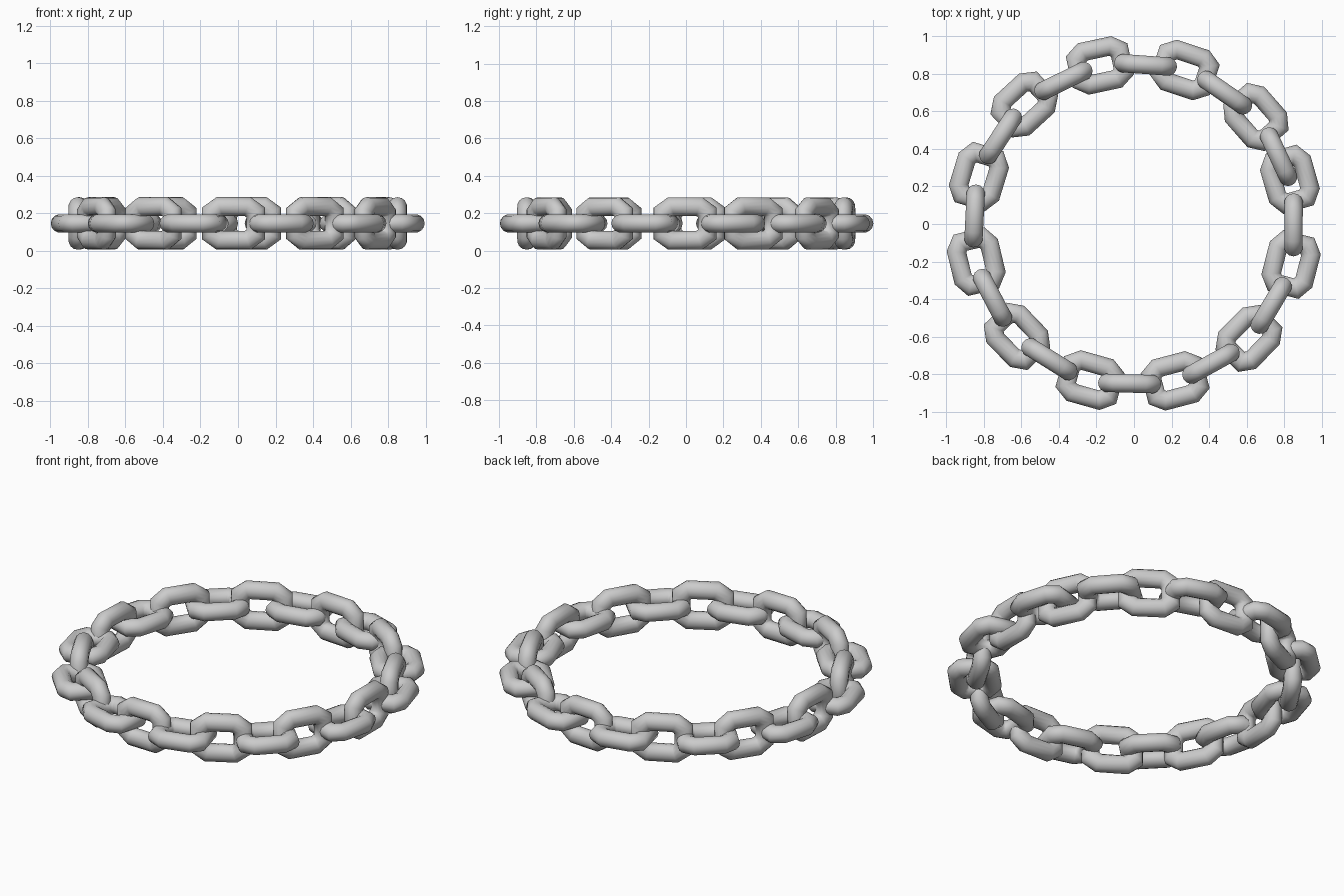
import bpy, bmesh, math
from mathutils import Vector, Matrix

if "Cube" in bpy.data.objects:
    bpy.data.objects.remove(bpy.data.objects["Cube"])

TUBE = 0.05      # radius of the bar
SIDES = 14       # sides around the bar
MID_Z = 0.145

# Centre line of one link: chamfered rectangle, long axis on x
A, B, HL, HW = 0.075, 0.059, 0.118, 0.09
PATH = [Vector(p) for p in [(A, HW), (-A, HW), (-HL, B), (-HL, -B),
                            (-A, -HW), (A, -HW), (HL, -B), (HL, B)]]


def link_mesh():
    """Sweep a round bar with mitred corners around the path."""
    bm = bmesh.new()
    rings = []
    n = len(PATH)
    for i, p in enumerate(PATH):
        d0 = (p - PATH[i - 1]).normalized()
        d1 = (PATH[(i + 1) % n] - p).normalized()
        t = (d0 + d1).normalized()
        out = Vector((t.y, -t.x)) / t.dot(d1)
        ring = []
        for k in range(SIDES):
            a = 2 * math.pi * k / SIDES
            q = p + out * TUBE * math.cos(a)
            ring.append(bm.verts.new((q.x, q.y, TUBE * math.sin(a))))
        rings.append(ring)
    for i in range(n):
        r0, r1 = rings[i], rings[(i + 1) % n]
        for k in range(SIDES):
            j = (k + 1) % SIDES
            bm.faces.new((r0[k], r0[j], r1[j], r1[k]))
    bmesh.ops.recalc_face_normals(bm, faces=bm.faces)
    for f in bm.faces:
        f.smooth = True
    me = bpy.data.meshes.new("chain_link")
    bm.to_mesh(me)
    bm.free()
    return me


def place(name, mesh, degrees, radius, roll):
    """Put a link on the ring, long axis along the tangent."""
    ob = bpy.data.objects.new(name, mesh)
    bpy.context.collection.objects.link(ob)
    a = math.radians(degrees)
    ob.matrix_world = (
        Matrix.Translation((radius * math.cos(a), radius * math.sin(a), MID_Z))
        @ Matrix.Rotation(a + math.pi / 2, 4, 'Z')
        @ Matrix.Rotation(roll, 4, 'X'))


# Twelve flat and twelve upright links, closing slightly tighter at the join
mesh = link_mesh()
STEP = 30.43
for i in range(12):
    place(f"flat_link_{i + 1}", mesh, 16.0 - STEP * i, 0.865, 0)
    place(f"upright_link_{i + 1}", mesh, -0.3 - STEP * i, 0.851, math.pi / 2)
